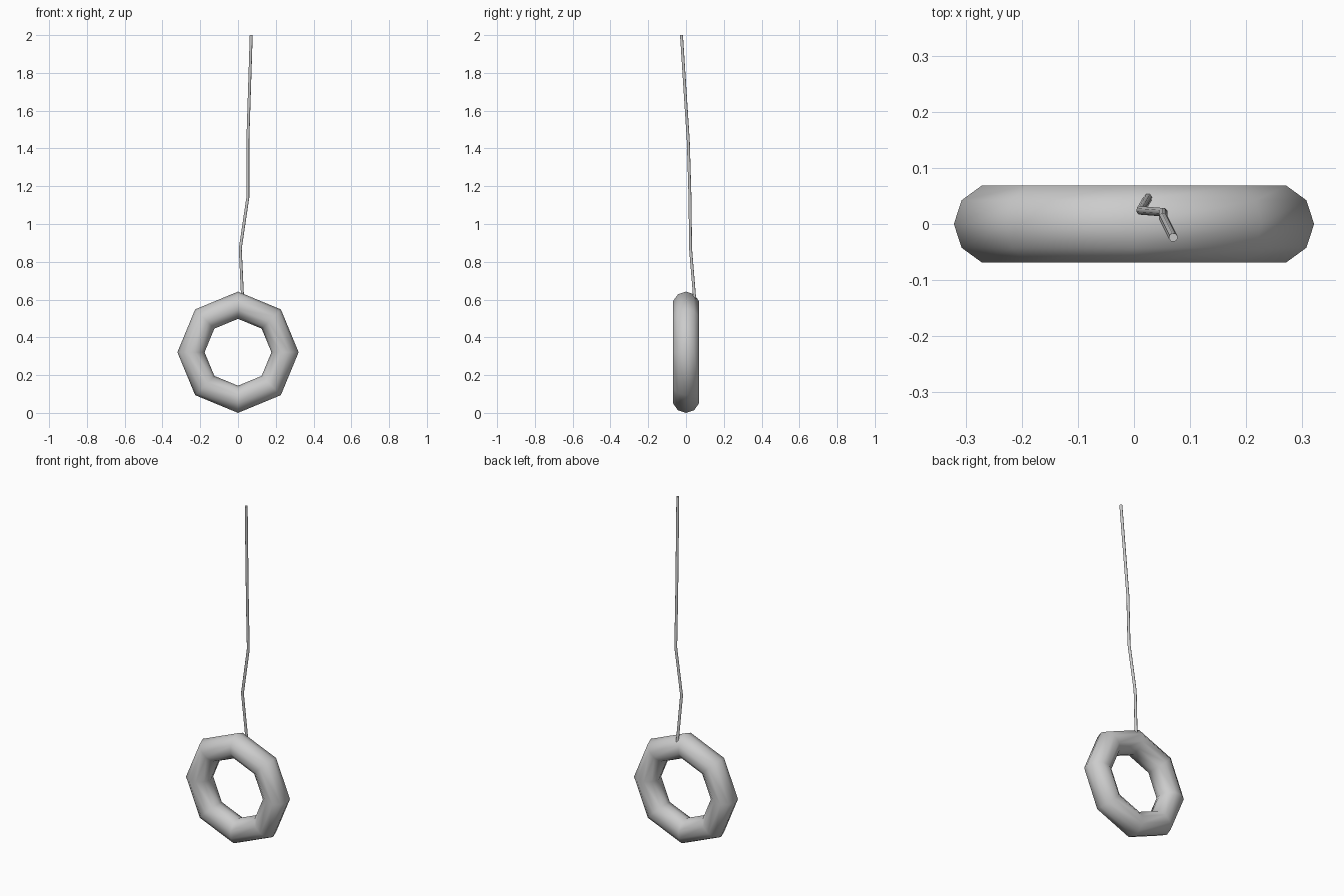
import bpy
import math

if "Cube" in bpy.data.objects:
    bpy.data.objects.remove(bpy.data.objects["Cube"])

R, r = 0.249, 0.072

# low-poly hanging ring, upright in the xz plane
bpy.ops.mesh.primitive_torus_add(
    major_segments=8, minor_segments=10, major_radius=R, minor_radius=r,
    location=(0, 0, R + r), rotation=(math.pi / 2, 0, 0))
ring = bpy.context.object
ring.name = "ring"
bpy.ops.object.shade_smooth()

# slightly crooked rope, its lower end sunk into the ring
path = [(0.025, 0.047, 0.59), (0.012, 0.024, 0.87), (0.052, 0.021, 1.14),
        (0.052, 0.012, 1.44), (0.070, -0.024, 2.0)]
curve = bpy.data.curves.new("rope", 'CURVE')
curve.dimensions = '3D'
curve.bevel_depth = 0.008
curve.bevel_resolution = 2
curve.use_fill_caps = True
spline = curve.splines.new('POLY')
spline.points.add(len(path) - 1)
for point, co in zip(spline.points, path):
    point.co = (*co, 1)
rope = bpy.data.objects.new("rope", curve)
bpy.context.collection.objects.link(rope)

# turn the rope into a mesh and keep its cut ends crisp
bpy.ops.object.select_all(action='DESELECT')
rope.select_set(True)
bpy.context.view_layer.objects.active = rope
bpy.ops.object.convert(target='MESH')
bpy.ops.object.shade_smooth_by_angle(angle=math.radians(60))
